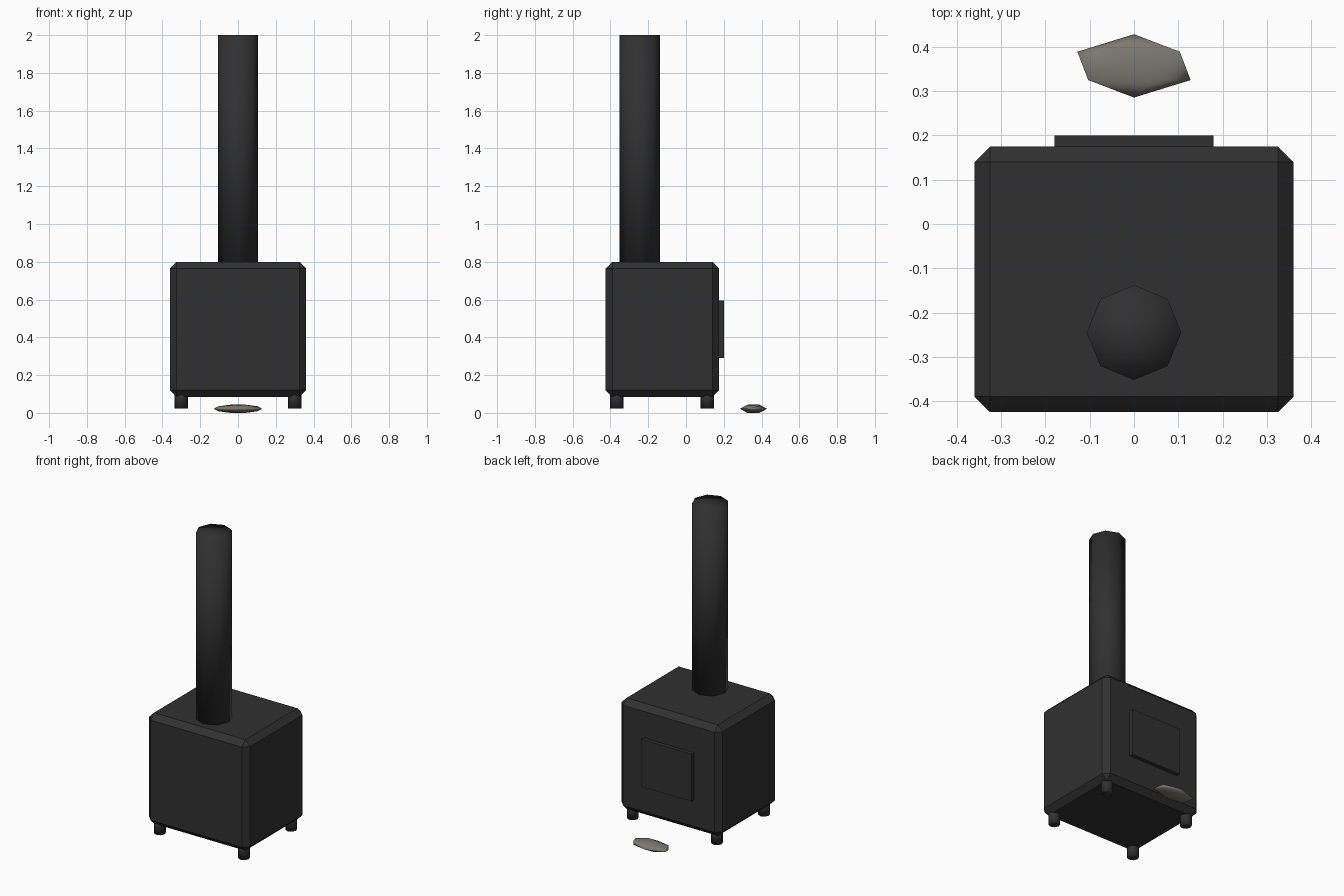
import bpy
from math import radians

if "Cube" in bpy.data.objects:
    bpy.data.objects.remove(bpy.data.objects["Cube"])


def material(name, colour):
    mat = bpy.data.materials.new(name)
    mat.use_nodes = True
    mat.diffuse_color = (*colour, 1)
    mat.node_tree.nodes["Principled BSDF"].inputs["Base Color"].default_value = (*colour, 1)
    return mat


iron = material("cast iron", (0.03, 0.03, 0.03))
stone = material("warm grey stone", (0.20, 0.19, 0.165))


def finish(name, mat):
    ob = bpy.context.object
    ob.name = name
    ob.data.materials.append(mat)
    return ob


def box(name, low, high, mat):
    centre = [(a + b) / 2 for a, b in zip(low, high)]
    bpy.ops.mesh.primitive_cube_add(size=1, location=centre)
    ob = finish(name, mat)
    ob.scale = [b - a for a, b in zip(low, high)]
    bpy.ops.object.transform_apply(location=False, rotation=False, scale=True)
    return ob


def tube(name, x, y, bottom, top, radius, mat):
    bpy.ops.mesh.primitive_cylinder_add(
        vertices=8, radius=radius, depth=top - bottom,
        end_fill_type='TRIFAN', location=(x, y, (top + bottom) / 2))
    bpy.ops.object.shade_smooth()
    return finish(name, mat)


# Firebox with chamfered edges
body = box("firebox", (-0.36, -0.425, 0.085), (0.36, 0.175, 0.8), iron)
chamfer = body.modifiers.new("chamfer", 'BEVEL')
chamfer.width = 0.035
chamfer.segments = 1

# Door plate on the back face
box("door", (-0.18, 0.16, 0.29), (0.18, 0.2, 0.595), iron)

# Chimney pipe
tube("chimney", 0, -0.245, 0.78, 2.0, 0.107, iron)

# Four short legs
for side, x in (("left", 0.3), ("right", -0.3)):
    for end, y in (("front", -0.367), ("back", 0.113)):
        tube(f"{end}_{side}_leg", x, y, 0.024, 0.12, 0.035, iron)

# Flat stone lying before the door
bpy.ops.mesh.primitive_ico_sphere_add(subdivisions=1, radius=1, rotation=(radians(90), 0, 0))
bpy.ops.object.transform_apply(location=False, rotation=True, scale=False)
pebble = finish("flat_stone", stone)
pebble.scale = (0.143, 0.0715, 0.0255)
pebble.location = (0, 0.357, 0.0217)
bpy.ops.object.shade_smooth()
